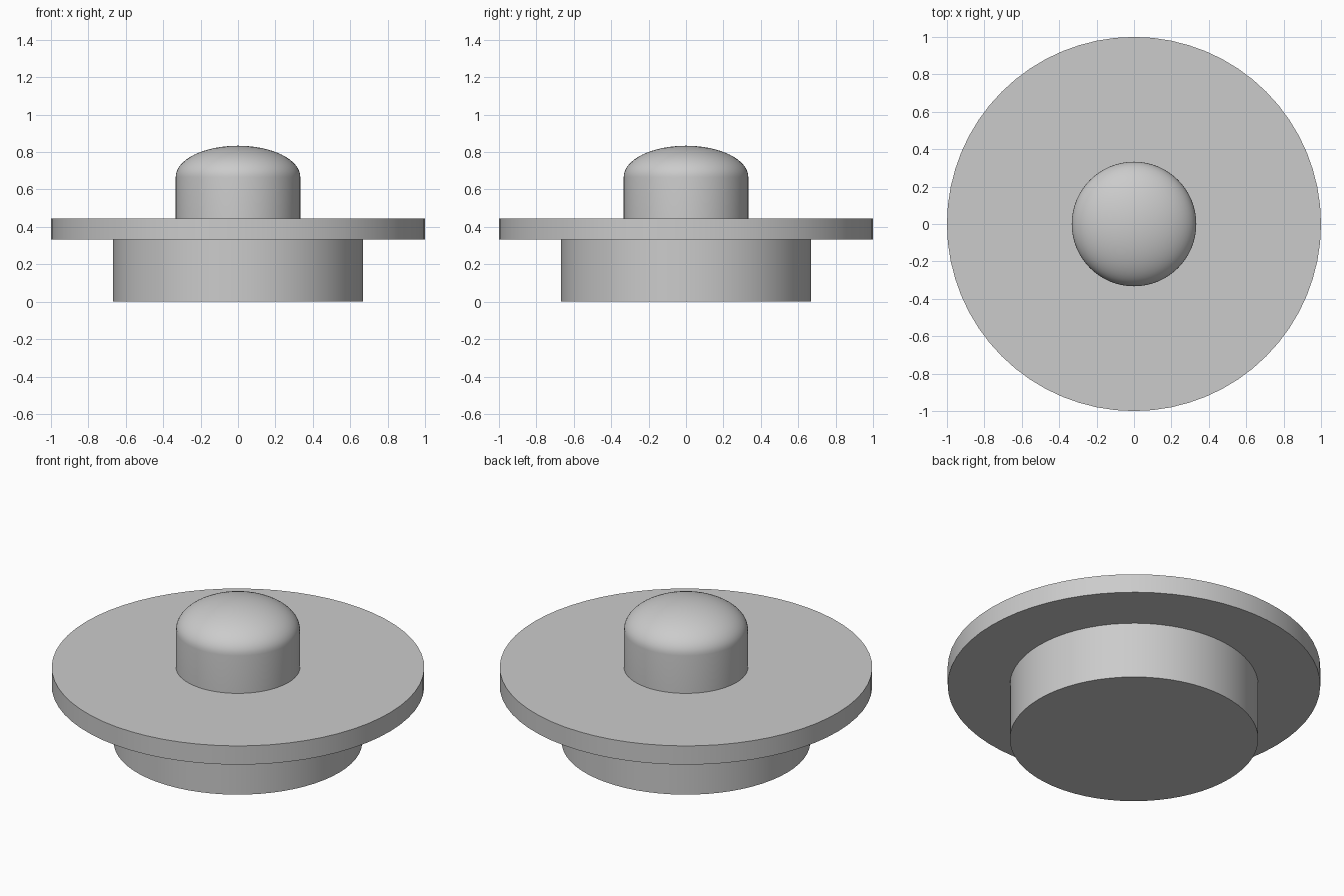
import bpy, bmesh, math

if "Cube" in bpy.data.objects:
    bpy.data.objects.remove(bpy.data.objects["Cube"])

SEGMENTS = 64
POLE = 1e-6

grey = bpy.data.materials.new("plain_grey")
grey.diffuse_color = (0.6, 0.6, 0.6, 1.0)
grey.use_nodes = True
grey.node_tree.nodes["Principled BSDF"].inputs["Base Color"].default_value = grey.diffuse_color


def turned_part(name, profile):
    """Revolve a (radius, z) profile around the z axis; radius 0 makes a pole."""
    bm = bmesh.new()
    rings = []
    for r, z in profile:
        if r < POLE:
            rings.append([bm.verts.new((0, 0, z))] * SEGMENTS)
        else:
            angles = [2 * math.pi * i / SEGMENTS for i in range(SEGMENTS)]
            rings.append([bm.verts.new((r * math.cos(a), r * math.sin(a), z)) for a in angles])
    for low, high in zip(rings, rings[1:]):
        for i in range(SEGMENTS):
            j = (i + 1) % SEGMENTS
            corners = dict.fromkeys((low[i], low[j], high[j], high[i]))
            bm.faces.new(list(corners))
    # flat caps on open ends
    if profile[0][0] > POLE:
        bm.faces.new(rings[0][::-1])
    if profile[-1][0] > POLE:
        bm.faces.new(rings[-1])
    bmesh.ops.recalc_face_normals(bm, faces=bm.faces)
    mesh = bpy.data.meshes.new(name)
    bm.to_mesh(mesh)
    bm.free()
    mesh.materials.append(grey)
    obj = bpy.data.objects.new(name, mesh)
    bpy.context.collection.objects.link(obj)
    bpy.ops.object.select_all(action='DESELECT')
    obj.select_set(True)
    bpy.context.view_layer.objects.active = obj
    bpy.ops.object.shade_smooth_by_angle(angle=math.radians(30))
    return obj


# Base drum and wide flange
turned_part("base_drum", [(0.667, 0.0), (0.667, 0.333)])
turned_part("flange_disc", [(1.0, 0.333), (1.0, 0.444)])

# Knob: straight stem topped by a flattened dome
dome = [(0.333 * math.cos(t), 0.667 + 0.167 * math.sin(t))
        for t in (math.pi / 2 * k / 16 for k in range(17))]
turned_part("knob", [(0.333, 0.444)] + dome)
